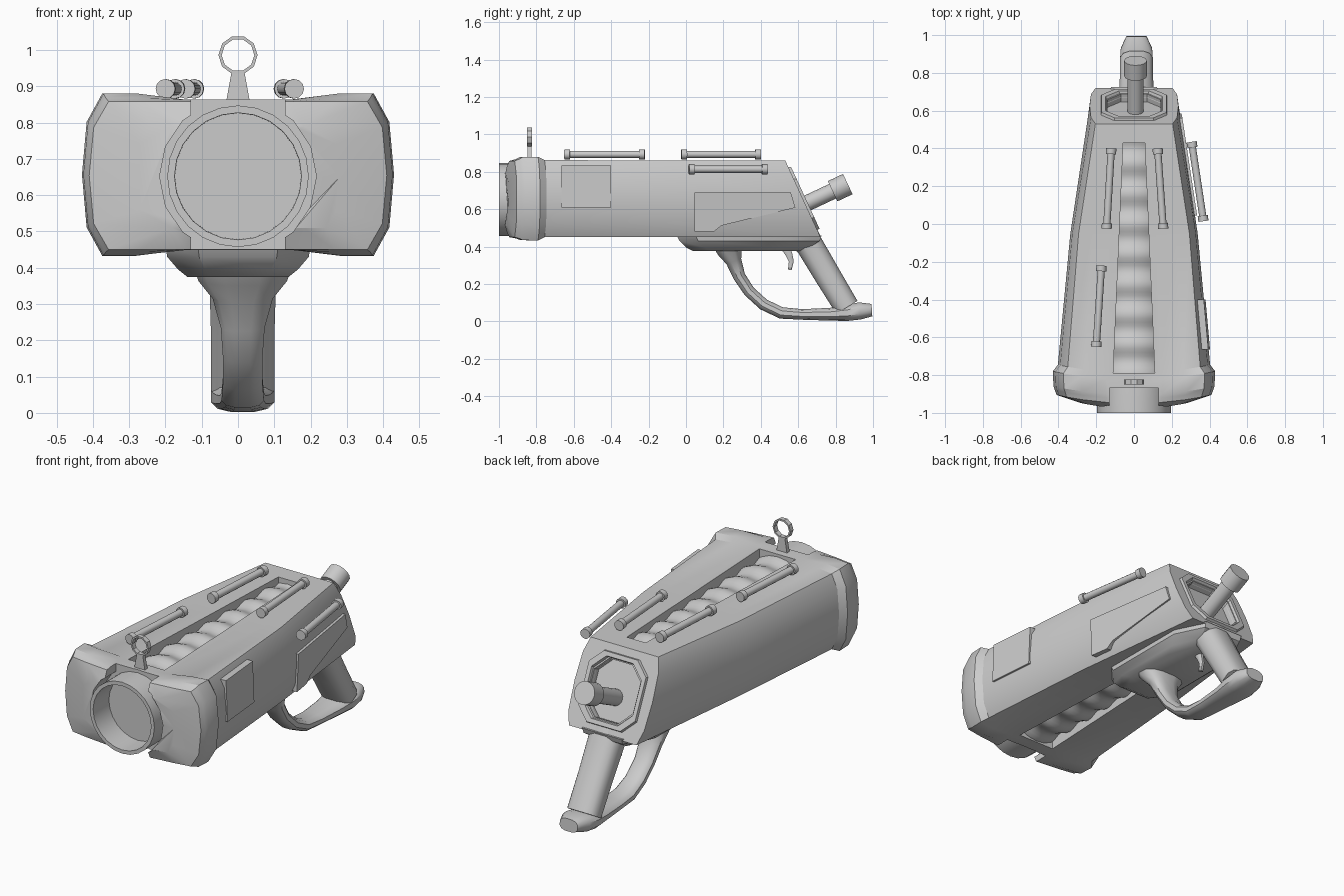
import bpy, bmesh, math
from mathutils import Vector

if "Cube" in bpy.data.objects:
    bpy.data.objects.remove(bpy.data.objects["Cube"])

CZ = 0.652          # height of the bore axis
GX = 0.013          # grip sits slightly off centre


def finish(bm, name, angle=30):
    bmesh.ops.recalc_face_normals(bm, faces=bm.faces)
    me = bpy.data.meshes.new(name)
    bm.to_mesh(me)
    bm.free()
    ob = bpy.data.objects.new(name, me)
    bpy.context.collection.objects.link(ob)
    if angle:
        smooth(ob, angle)
    return ob


def smooth(ob, angle):
    bpy.ops.object.select_all(action='DESELECT')
    ob.select_set(True)
    bpy.context.view_layer.objects.active = ob
    bpy.ops.object.shade_smooth_by_angle(angle=math.radians(angle))


def loft(bm, rings, closed=False):
    """Bridge equal-length rings of points, capped or closed into a ring."""
    vr = [[bm.verts.new(p) for p in r] for r in rings]
    n = len(vr[0])
    for a, b in zip(vr, vr[1:] + vr[:1] if closed else vr[1:]):
        for i in range(n):
            bm.faces.new((a[i], a[(i + 1) % n], b[(i + 1) % n], b[i]))
    if not closed:
        bm.faces.new(vr[0])
        bm.faces.new(vr[-1])


def cut(ob, rings):
    bm = bmesh.new()
    loft(bm, rings)
    cutter = finish(bm, "cutter", 0)
    m = ob.modifiers.new("cut", 'BOOLEAN')
    m.operation, m.solver, m.object = 'DIFFERENCE', 'EXACT', cutter
    bpy.context.view_layer.objects.active = ob
    bpy.ops.object.modifier_apply(modifier=m.name)
    bpy.data.objects.remove(cutter)


def circle(r, y, n):
    return [(r * math.sin(2 * math.pi * i / n), y, CZ + r * math.cos(2 * math.pi * i / n))
            for i in range(n)]


def tube(bm, a, b, r, n=12):
    a, b = Vector(a), Vector(b)
    q = (b - a).to_track_quat('Z', 'Y')
    loft(bm, [[p + q @ Vector((r * math.cos(2 * math.pi * i / n), r * math.sin(2 * math.pi * i / n), 0))
               for i in range(n)] for p in (a, b)])


def sweep(name, path, n=12, power=0.75):
    """Rounded section swept along (y, z, half thickness, half width)."""
    rings = []
    for i, (y, z, t, w) in enumerate(path):
        p, q = path[max(i - 1, 0)], path[min(i + 1, len(path) - 1)]
        d = Vector((q[0] - p[0], q[1] - p[1])).normalized()
        ring = []
        for k in range(n):
            c, s = (math.copysign(abs(f) ** power, f) for f in
                    (math.cos(2 * math.pi * (k + .5) / n), math.sin(2 * math.pi * (k + .5) / n)))
            ring.append((GX + w * c, y - d.y * t * s, z + d.x * t * s))
        rings.append(ring)
    bm = bmesh.new()
    loft(bm, rings)
    return finish(bm, name, 40)


# body shell: chamfered section lofted from the front lobes to the sloped back
def section(y, w, zt, zb, bow, shear):
    mid, hh = (zt + zb) / 2, (zt - zb) / 2
    cen = min(hh, 0.207)
    half = [(0, cen), (.35, cen), (.65, hh), (.87, hh), (.97, hh * .65), (1, 0),
            (.97, -hh * .65), (.87, -hh), (.65, -hh), (.35, -cen), (0, -cen)]
    pts = half + [(-x, z) for x, z in half[-2:0:-1]]
    return [(x * w, y + bow * x * x + shear * (mid + z - 0.655), mid + z) for x, z in pts]


def back_ring(hx, hv, d):
    """Chamfered rectangle lying d above the sloped back face."""
    k, up, nor = .07, Vector((0, -.418, .908)), Vector((0, .908, .418))
    pts = [(hx, hv - k), (hx - k, hv), (k - hx, hv), (-hx, hv - k),
           (-hx, k - hv), (k - hx, -hv), (hx - k, -hv), (hx, k - hv)]
    return [Vector((x, .625, .655)) + up * v + nor * d for x, v in pts]


bm = bmesh.new()
loft(bm, [section(*r) for r in [
    (-.978, .28, .79, .51, .03, 0),
    (-.95, .41, .858, .45, .045, 0),
    (-.925, .419, .868, .443, .045, 0),
    (-.905, .426, .88, .434, .045, 0),
    (-.825, .43, .88, .433, .045, 0),
    (-.79, .403, .862, .45, .045, 0),
    (-.05, .337, .86, .452, 0, 0),
    (.625, .235, .86, .45, 0, -.46)]])
body = finish(bm, "body_shell", 0)
cut(body, [circle(.216, -1.1, 16), circle(.216, -.865, 16)])                    # bore
cut(body, [[(-.13, -1.1, z), (.13, -1.1, z), (.13, -.868, z), (-.13, -.868, z)] for z in (.3, 1)])
cut(body, [[(-.11, -.79, z), (.11, -.79, z), (.057, .43, z), (-.057, .43, z)] for z in (.3, 1)])
cut(body, [back_ring(.14, .15, d) for d in (-.045, .1)])                        # back recess
smooth(body, 25)

bm = bmesh.new()
loft(bm, [back_ring(.18, .19, -.02), back_ring(.172, .182, .014),
          back_ring(.15, .16, .014), back_ring(.139, .149, -.02)], closed=True)
finish(bm, "back_rim", 25)

# barrel: open muzzle and ribbed outer tube
bm = bmesh.new()
rings = [circle(.165, .3, 24), circle(.175, -1, 24), circle(.195, -1, 24), circle(.195, -.84, 24)]
for i in range(65):
    y = -.82 + i * .02
    rings.append(circle(.187 + .01 * math.cos(2 * math.pi * (y + .8) / .16), y, 24))
loft(bm, rings)
finish(bm, "barrel", 40)

# rods with end caps
for name, a, b in [("top_rod_front", (-.2, -.65, .893), (-.172, -.22, .893)),
                   ("top_rod_left", (-.145, -.025, .893), (-.12, .4, .893)),
                   ("top_rod_right", (.155, -.025, .893), (.125, .4, .893)),
                   ("side_rod", (.368, .015, .813), (.305, .435, .813))]:
    a, b = Vector(a), Vector(b)
    d = (b - a).normalized() * .03
    bm = bmesh.new()
    tube(bm, a + d, b - d, .019)
    tube(bm, a, a + d, .027)
    tube(bm, b - d, b, .027)
    finish(bm, name, 35)


# raised panels on the right side
def side_x(y):
    return .403 - .09 * (y + .79) if y < -.05 else .337 - .151 * (y + .05)


for name, poly in [("front_panel", [(-.665, .61), (-.4, .61), (-.4, .832), (-.665, .832)]),
                   ("rear_panel", [(.045, .48), (.15, .48), (.19, .512), (.585, .608),
                                   (.56, .69), (.045, .69)])]:
    bm = bmesh.new()
    loft(bm, [[(side_x(y) - .07 * abs(z - .655) + off, y, z) for y, z in poly] for off in (-.05, .014)])
    finish(bm, name, 30)

# ring sight and its post
bm = bmesh.new()
prof = [(.054, -.013), (.054, .013), (.045, .013), (.045, -.013)]
loft(bm, [[(r * math.sin(math.pi * (i + .5) / 5), -.837 + o, .986 + r * math.cos(math.pi * (i + .5) / 5))
           for r, o in prof] for i in range(10)], closed=True)
loft(bm, [[(-w, -.837 - d, z), (w, -.837 - d, z), (w, -.837 + d, z), (-w, -.837 + d, z)]
          for w, d, z in ((.034, .012, .85), (.018, .01, .938))])
finish(bm, "ring_sight", 20)

# angled knob on the back
bm = bmesh.new()
start, d = Vector((.008, .58, .6)), Vector((0, .905, .425))
tube(bm, start, start + d * .25, .043, 16)
tube(bm, start + d * .225, start + d * .315, .06, 16)
finish(bm, "back_knob", 35)

# mount under the body
bm = bmesh.new()
rings = []
for z, w, y0, y1 in [(.46, .2, -.05, .725), (.43, .195, -.035, .715), (.395, .165, 0, .66), (.375, .14, .04, .61)]:
    half = [(w * .55, y0), (w, y0 + .1), (w, y1 - .16), (w * .6, y1)]
    rings.append([(x, y, z) for x, y in half] + [(-x, y, z) for x, y in half[::-1]])
loft(bm, rings)
finish(bm, "grip_mount", 30)

# grip, trigger guard with foot, trigger
sweep("grip", [(.62, .47, .085, .105), (.665, .40, .075, .095), (.76, .24, .072, .09), (.86, .075, .068, .09)])
sweep("trigger_guard", [(.228, .41, .085, .14), (.236, .37, .066, .125), (.256, .32, .043, .085),
                        (.285, .24, .034, .062), (.338, .16, .032, .056), (.415, .09, .032, .056),
                        (.51, .045, .032, .06), (.62, .037, .029, .065), (.77, .038, .035, .078),
                        (.86, .045, .044, .09), (.93, .056, .047, .085), (.994, .06, .034, .055)])
sweep("trigger", [(.525, .40, .022, .014), (.55, .36, .02, .014), (.563, .32, .014, .013), (.555, .275, .01, .012)], 8)
